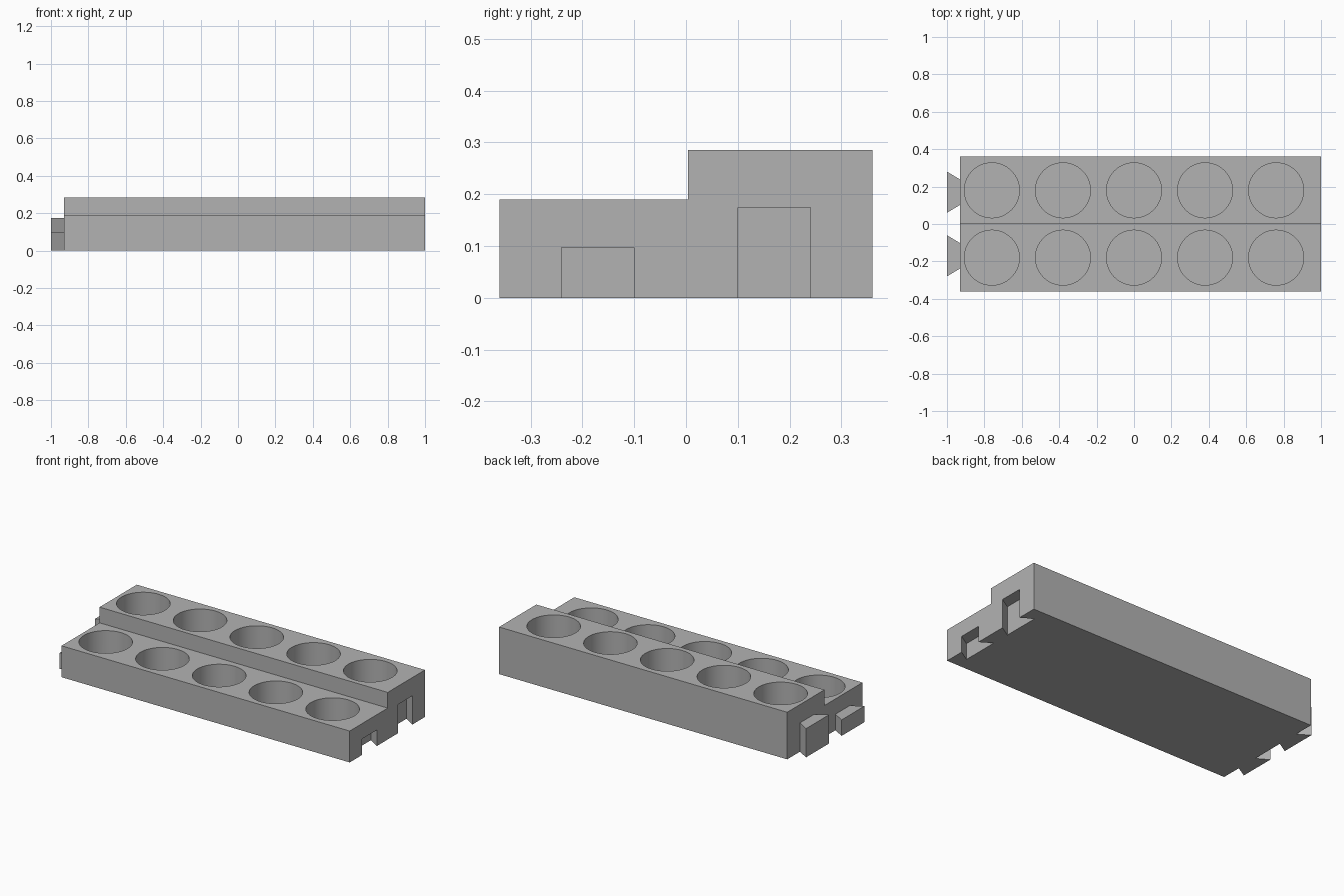
import bpy, bmesh, math
from mathutils import Matrix

cube = bpy.data.objects.get("Cube")
if cube:
    bpy.data.objects.remove(cube, do_unlink=True)

LEFT, RIGHT, HALF_Y, STEP_Y = -0.93, 1.0, 0.36, 0.004
FRONT_H, BACK_H = 0.19, 0.285
HOLE_R, HOLE_DEPTH, PITCH = 0.147, 0.165, 0.38
# each row: hole centre y, top height, joint centre y, joint height
ROWS = {"front": (-0.18, FRONT_H, -0.17, 0.097),
        "back": (0.18, BACK_H, 0.17, 0.174)}

grey = bpy.data.materials.new("plain grey")
grey.use_nodes = True
colour = (0.45, 0.45, 0.45, 1)
grey.diffuse_color = colour
grey.node_tree.nodes["Principled BSDF"].inputs["Base Color"].default_value = colour


def make_object(name, bm):
    bmesh.ops.recalc_face_normals(bm, faces=bm.faces)
    mesh = bpy.data.meshes.new(name)
    bm.to_mesh(mesh)
    bm.free()
    mesh.materials.append(grey)
    obj = bpy.data.objects.new(name, mesh)
    bpy.context.collection.objects.link(obj)
    return obj


def extrude(bm, points, direction):
    face = bm.faces.new([bm.verts.new(p) for p in points])
    new = bmesh.ops.extrude_face_region(bm, geom=[face])["geom"]
    verts = [g for g in new if isinstance(g, bmesh.types.BMVert)]
    bmesh.ops.translate(bm, verts=verts, vec=direction)


def dovetail(bm, outline, y, bottom, top):
    # outline lists (x, half width) pairs, mirrored about the joint centre
    pts = [(x, y - w, bottom) for x, w in outline]
    pts += [(x, y + w, bottom) for x, w in reversed(outline)]
    extrude(bm, pts, (0, 0, top - bottom))


# Stepped block, extruded along its length
bm = bmesh.new()
profile = [(-HALF_Y, 0), (HALF_Y, 0), (HALF_Y, BACK_H), (STEP_Y, BACK_H),
           (STEP_Y, FRONT_H), (-HALF_Y, FRONT_H)]
extrude(bm, [(LEFT, y, z) for y, z in profile], (RIGHT - LEFT, 0, 0))
body = make_object("stepped_block", bm)

# Cutter with round sockets and dovetail slots
bm = bmesh.new()
for y, top, joint_y, joint_h in ROWS.values():
    for i in range(-2, 3):
        bmesh.ops.create_cone(
            bm, cap_ends=True, segments=64, radius1=HOLE_R, radius2=HOLE_R,
            depth=HOLE_DEPTH + 0.1,
            matrix=Matrix.Translation((i * PITCH, y, top + (0.1 - HOLE_DEPTH) / 2)))
    dovetail(bm, [(RIGHT + 0.05, 0.07), (RIGHT, 0.07), (RIGHT - 0.07, 0.113)],
             joint_y, -0.05, joint_h)
cutter = make_object("socket_cutter", bm)
cutter.hide_render = True

cut = body.modifiers.new("sockets", 'BOOLEAN')
cut.operation, cut.solver, cut.object = 'DIFFERENCE', 'EXACT', cutter
bpy.context.view_layer.update()
evaluated = body.evaluated_get(bpy.context.evaluated_depsgraph_get())
result = bpy.data.meshes.new_from_object(evaluated)
body.modifiers.clear()
body.data = result
bpy.data.objects.remove(cutter, do_unlink=True)

# Dovetail tabs on the opposite end
for name, (_, _, joint_y, joint_h) in ROWS.items():
    bm = bmesh.new()
    dovetail(bm, [(LEFT, 0.068), (-1.0, 0.11)], joint_y, 0, joint_h)
    make_object(name + "_dovetail_tab", bm)

# Smooth socket walls, sharp edges elsewhere
bpy.ops.object.select_all(action='DESELECT')
body.select_set(True)
bpy.context.view_layer.objects.active = body
bpy.ops.object.shade_smooth_by_angle(angle=math.radians(30))
